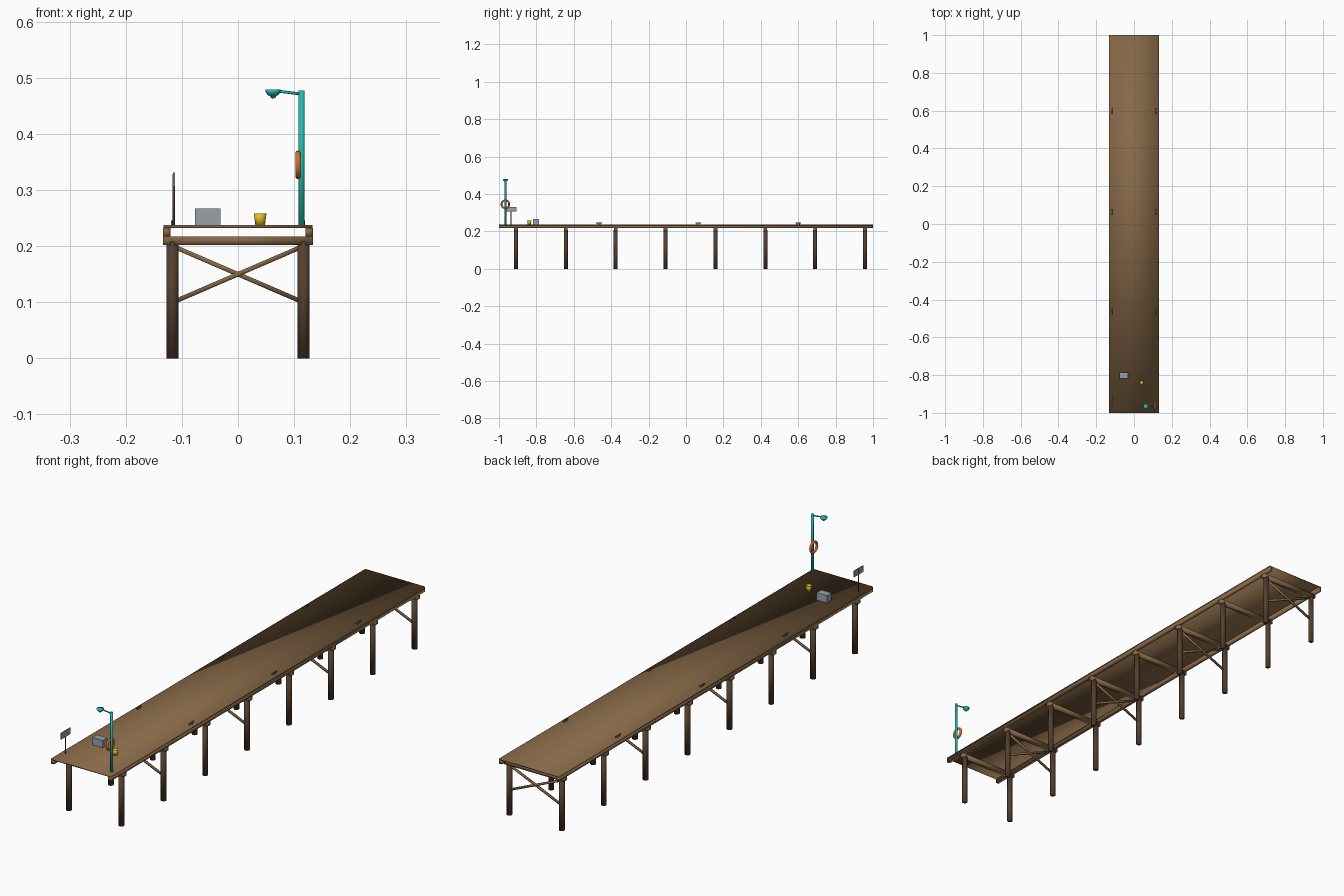
import bpy, bmesh, math
from mathutils import Vector, Matrix

if "Cube" in bpy.data.objects:
    bpy.data.objects.remove(bpy.data.objects["Cube"])


def mat(name, r, g, b):
    m = bpy.data.materials.new(name)
    lin = [((c / 255 + 0.055) / 1.055) ** 2.4 for c in (r, g, b)]
    m.diffuse_color = (*lin, 1)
    m.use_nodes = True
    m.node_tree.nodes["Principled BSDF"].inputs["Base Color"].default_value = m.diffuse_color
    return m


DECK = mat("deck brown", 134, 104, 71)
PILE = mat("dark timber", 84, 63, 47)
TEAL = mat("teal paint", 38, 186, 174)
ORANGE = mat("orange", 220, 106, 36)
YELLOW = mat("yellow", 224, 186, 40)
GREY = mat("crate grey", 152, 162, 170)
STEEL = mat("steel grey", 108, 118, 128)


def finish(name, bm, material, smooth=True):
    me = bpy.data.meshes.new(name)
    bmesh.ops.recalc_face_normals(bm, faces=bm.faces)
    bm.to_mesh(me)
    bm.free()
    for p in me.polygons:
        p.use_smooth = smooth
    me.materials.append(material)
    ob = bpy.data.objects.new(name, me)
    bpy.context.collection.objects.link(ob)
    return ob


def box(bm, lo, hi):
    lo, hi = Vector(lo), Vector(hi)
    m = Matrix.Translation((lo + hi) / 2) @ Matrix.Diagonal((*(hi - lo), 1))
    bmesh.ops.create_cube(bm, size=1, matrix=m)


def rod(bm, a, b, r1, r2=None, sides=12):
    a, b = Vector(a), Vector(b)
    d = b - a
    m = Matrix.Translation((a + b) / 2) @ d.to_track_quat('Z', 'Y').to_matrix().to_4x4()
    bmesh.ops.create_cone(bm, cap_ends=True, segments=sides, radius1=r1,
                          radius2=r1 if r2 is None else r2, depth=d.length, matrix=m)


def lathe(bm, profile, cx, cy, sides=16):
    vs = [bm.verts.new((cx + r, cy, z)) for r, z in profile]
    es = [bm.edges.new(p) for p in zip(vs, vs[1:])]
    bmesh.ops.spin(bm, geom=vs + es, cent=(cx, cy, 0), axis=(0, 0, 1),
                   angle=2 * math.pi, steps=sides)
    bmesh.ops.remove_doubles(bm, verts=bm.verts, dist=1e-5)


# deck slab
bm = bmesh.new()
box(bm, (-0.133, -1, 0.2325), (0.133, 1, 0.2375))
finish("deck", bm, DECK)

# edge stringers
bm = bmesh.new()
for s in (-1, 1):
    box(bm, (s * 0.127 - 0.0065, -1, 0.217), (s * 0.127 + 0.0065, 1, 0.2325))
finish("stringers", bm, DECK)

# bents: piles, cross beams, and X braces on every second one
piles, beams, braces = bmesh.new(), bmesh.new(), bmesh.new()
for i in range(8):
    y = -0.909 + i * 0.2666
    box(beams, (-0.1335, y - 0.0098, 0.202), (0.1335, y + 0.0098, 0.217))
    for s in (-1, 1):
        rod(piles, (s * 0.117, y, 0), (s * 0.117, y, 0.208), 0.0108)
        if i % 2:
            a, b = Vector((-s * 0.115, y, 0.1995)), Vector((s * 0.115, y, 0.1005))
            d = b - a
            m = (Matrix.Translation((a + b) / 2)
                 @ Matrix.Rotation(math.atan2(-d.z, d.x), 4, 'Y')
                 @ Matrix.Diagonal((d.length, 0.006, 0.008, 1)))
            bmesh.ops.create_cube(braces, size=1, matrix=m)
finish("piles", piles, PILE)
finish("cross_beams", beams, DECK)
finish("x_braces", braces, DECK)

# mooring cleats
bm = bmesh.new()
for y in (-0.465, 0.065, 0.6):
    for s in (-1, 1):
        x = s * 0.117
        for o in (-0.006, 0.006):
            rod(bm, (x, y + o, 0.236), (x, y + o, 0.243), 0.0025, sides=8)
        rod(bm, (x, y - 0.015, 0.244), (x, y + 0.015, 0.244), 0.0025, sides=8)
finish("cleats", bm, STEEL)

# sign
bm = bmesh.new()
rod(bm, (-0.1145, -0.935, 0.236), (-0.1145, -0.935, 0.329), 0.0022, sides=8)
finish("sign_post", bm, PILE)
bm = bmesh.new()
box(bm, (-0.116, -0.964, 0.306), (-0.112, -0.906, 0.331))
finish("sign_board", bm, GREY, False)

# lamp
LY = -0.966
bm = bmesh.new()
rod(bm, (0.1135, LY, 0.236), (0.1135, LY, 0.477), 0.0054)
finish("lamp_post", bm, TEAL)
bm = bmesh.new()
rod(bm, (0.1135, LY, 0.471), (0.066, LY, 0.477), 0.0025, sides=8)
finish("lamp_arm", bm, TEAL)
bm = bmesh.new()
lathe(bm, [(0, 0.479), (0.0135, 0.479), (0.013, 0.474), (0.009, 0.469),
           (0.006, 0.468), (0.004, 0.4645), (0, 0.463)], 0.0625, LY)
finish("lamp_head", bm, TEAL)

# life ring hung on the lamp post
bpy.ops.mesh.primitive_torus_add(major_segments=24, minor_segments=10, major_radius=0.0205,
                                 minor_radius=0.005, location=(0.107, LY, 0.345),
                                 rotation=(0, math.pi / 2, 0))
ring = bpy.context.object
ring.name = "life_ring"
ring.data.materials.append(ORANGE)
bpy.ops.object.shade_smooth()

# crate
bm = bmesh.new()
box(bm, (-0.077, -0.817, 0.237), (-0.031, -0.787, 0.267))
finish("crate", bm, GREY, False)

# bucket, open at the top
bm = bmesh.new()
lathe(bm, [(0, 0.237), (0.0085, 0.237), (0.0112, 0.2585), (0.0098, 0.2585),
           (0.0078, 0.24), (0, 0.24)], 0.0395, -0.838)
finish("bucket", bm, YELLOW)
